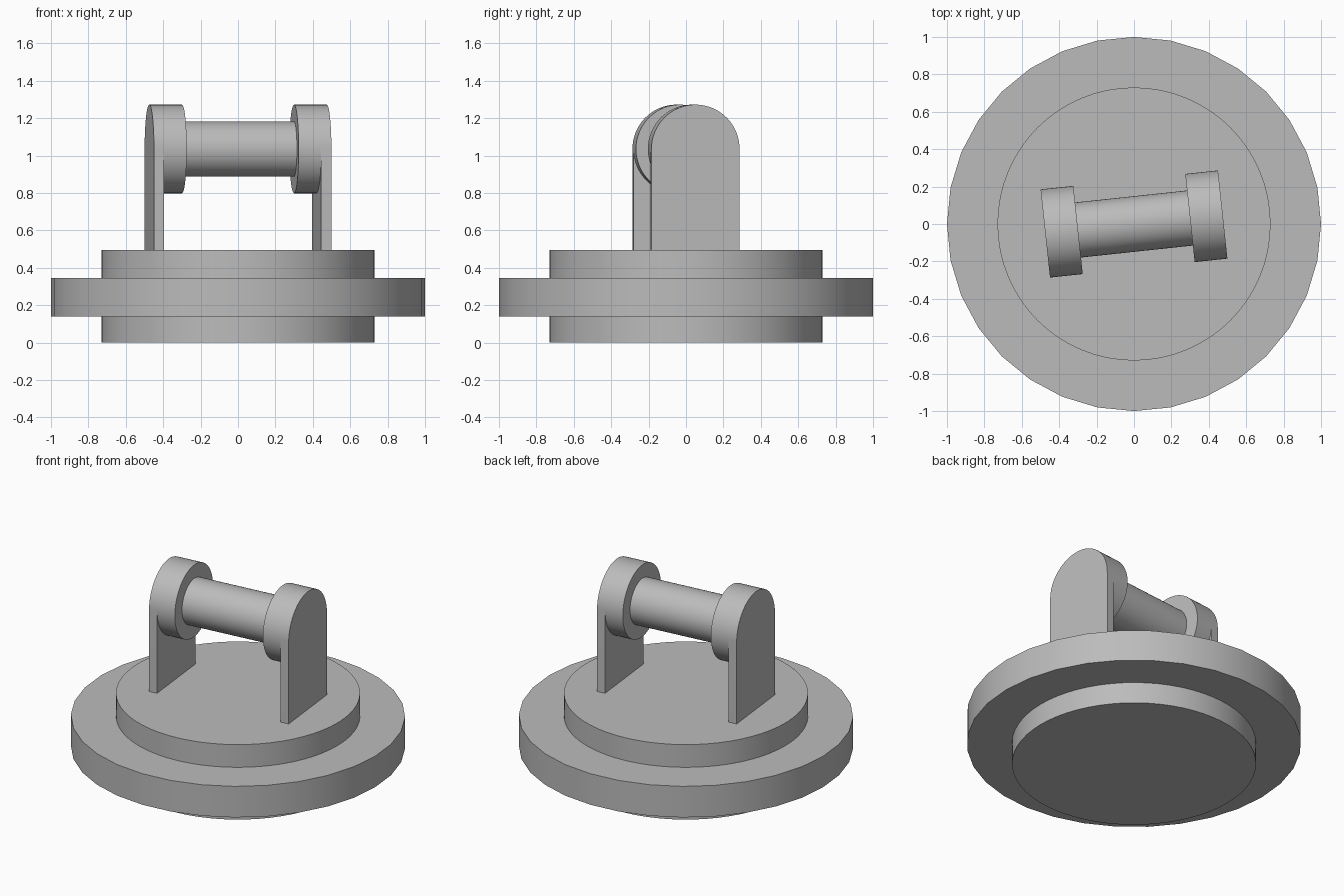
import bpy, bmesh, math
from mathutils import Matrix

cube = bpy.data.objects.get("Cube")
if cube:
    bpy.data.objects.remove(cube, do_unlink=True)

grey = bpy.data.materials.new("plain grey")
grey.use_nodes = True
colour = (0.5, 0.5, 0.5, 1)
grey.diffuse_color = colour
grey.node_tree.nodes["Principled BSDF"].inputs["Base Color"].default_value = colour

TURN = Matrix.Rotation(math.radians(6.1), 4, 'Z')
AXIS_Z = 1.035      # height of the grip axis
RING_R = 0.237
OUTER = 0.477       # half length of the handle
PLATE = 0.055
RING_IN = 0.301     # inner face of the end rings


def prism(name, outline, x0, x1, matrix):
    """Extrude a closed (y, z) outline from x0 to x1."""
    bm = bmesh.new()
    face = bm.faces.new([bm.verts.new((x0, y, z)) for y, z in outline])
    grown = bmesh.ops.extrude_face_region(bm, geom=[face])["geom"]
    verts = [v for v in grown if isinstance(v, bmesh.types.BMVert)]
    bmesh.ops.translate(bm, verts=verts, vec=(x1 - x0, 0, 0))
    bmesh.ops.recalc_face_normals(bm, faces=bm.faces)
    bm.transform(matrix)
    mesh = bpy.data.meshes.new(name)
    bm.to_mesh(mesh)
    bm.free()
    mesh.materials.append(grey)
    obj = bpy.data.objects.new(name, mesh)
    bpy.context.collection.objects.link(obj)
    bpy.ops.object.select_all(action='DESELECT')
    obj.select_set(True)
    bpy.context.view_layer.objects.active = obj
    bpy.ops.object.shade_smooth_by_angle(angle=math.radians(30))
    return obj


def arc(radius, sides, centre=0.0, sweep=2 * math.pi):
    """Points on a circle, or on its upper half when sweep is pi."""
    count = sides if sweep > 4 else sides + 1
    return [(radius * math.cos(sweep * i / sides),
             centre + radius * math.sin(sweep * i / sides)) for i in range(count)]


# Stacked discs of the base
UPRIGHT = Matrix.Rotation(math.radians(-90), 4, 'Y')
for name, radius, sides, low, high in (
        ("base_foot", 0.73, 64, 0, 0.14),
        ("base_flange", 1.0, 32, 0.14, 0.345),
        ("base_top", 0.73, 64, 0.345, 0.495)):
    prism(name, arc(radius, sides), low, high, UPRIGHT)

# Round-topped side plates with a thick ring inside each
plate_outline = arc(RING_R, 32, AXIS_Z, math.pi) + [(-RING_R, 0.49), (RING_R, 0.49)]
for side, s in (("left", 1), ("right", -1)):
    prism(side + "_plate", plate_outline, s * OUTER, s * (OUTER - PLATE), TURN)
    prism(side + "_ring", arc(RING_R, 64, AXIS_Z), s * (OUTER - PLATE), s * RING_IN, TURN)

# Grip bar between the rings
prism("grip_bar", arc(0.148, 48, AXIS_Z), -RING_IN, RING_IN, TURN)
